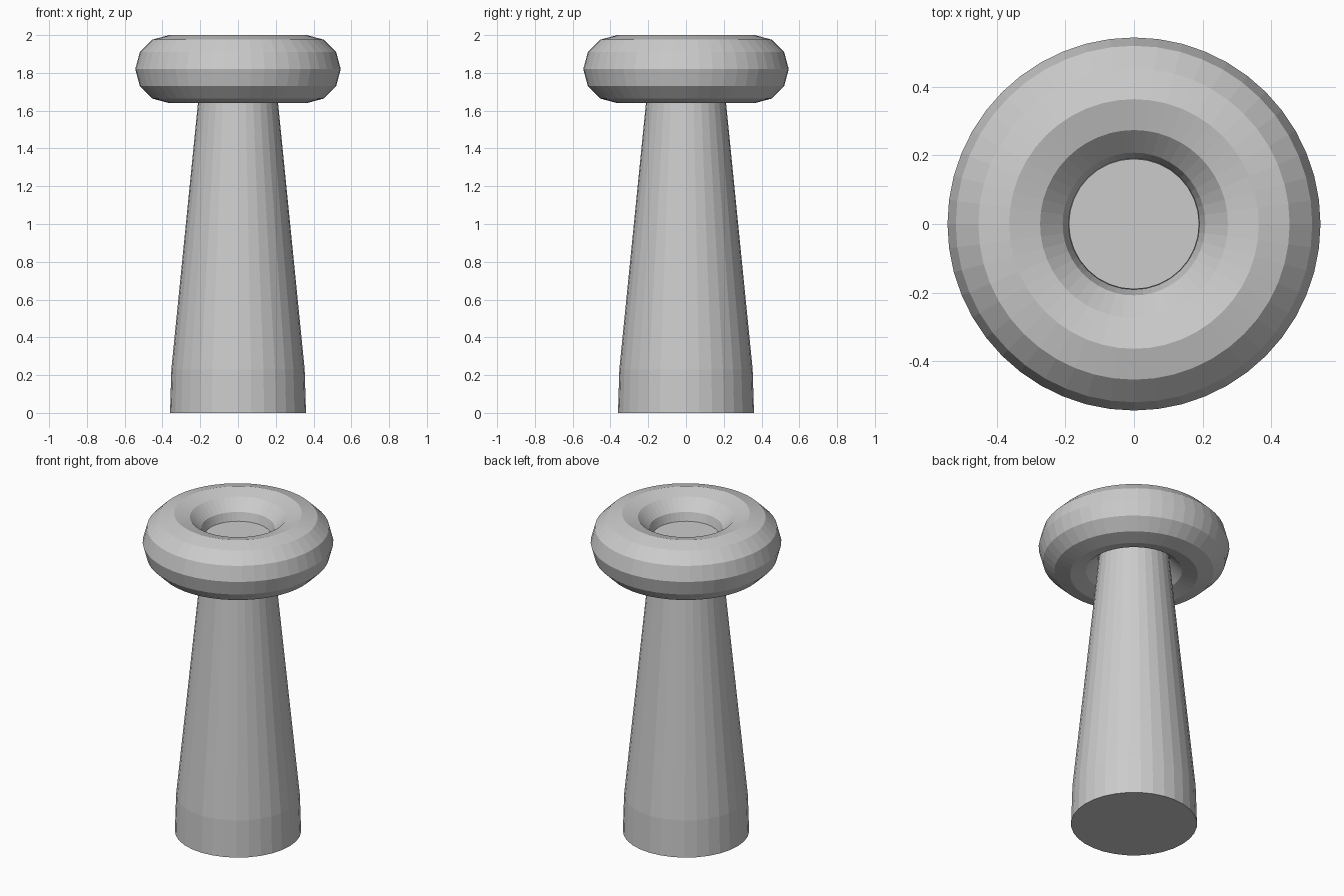
import bpy, bmesh, math

if "Cube" in bpy.data.objects:
    bpy.data.objects.remove(bpy.data.objects["Cube"])

grey = bpy.data.materials.new("plain grey")
grey.diffuse_color = (0.6, 0.6, 0.6, 1)
grey.use_nodes = True
grey.node_tree.nodes["Principled BSDF"].inputs["Base Color"].default_value = grey.diffuse_color


def ring(bm, radius, z, sides):
    step = 2 * math.pi / sides
    return [bm.verts.new((radius * math.cos(i * step), radius * math.sin(i * step), z))
            for i in range(sides)]


# Tapered round column with a short, nearly straight foot
bm = bmesh.new()
sides = 32
rings = [ring(bm, r, z, sides) for r, z in [(0.36, 0), (0.353, 0.23), (0.19, 1.86)]]
for low, high in zip(rings, rings[1:]):
    for i in range(sides):
        j = (i + 1) % sides
        bm.faces.new((low[i], low[j], high[j], high[i]))
bm.faces.new(rings[0][::-1])
bm.faces.new(rings[-1])
mesh = bpy.data.meshes.new("column")
bm.to_mesh(mesh)
bm.free()
mesh.materials.append(grey)
column = bpy.data.objects.new("column", mesh)
bpy.context.collection.objects.link(column)

# Thick faceted ring around the top of the column
bpy.ops.mesh.primitive_torus_add(major_segments=48, minor_segments=12,
                                 major_radius=0.364, minor_radius=0.18,
                                 location=(0, 0, 1.82))
top_ring = bpy.context.object
top_ring.name = "top_ring"
top_ring.data.materials.append(grey)
bpy.ops.object.shade_flat()
